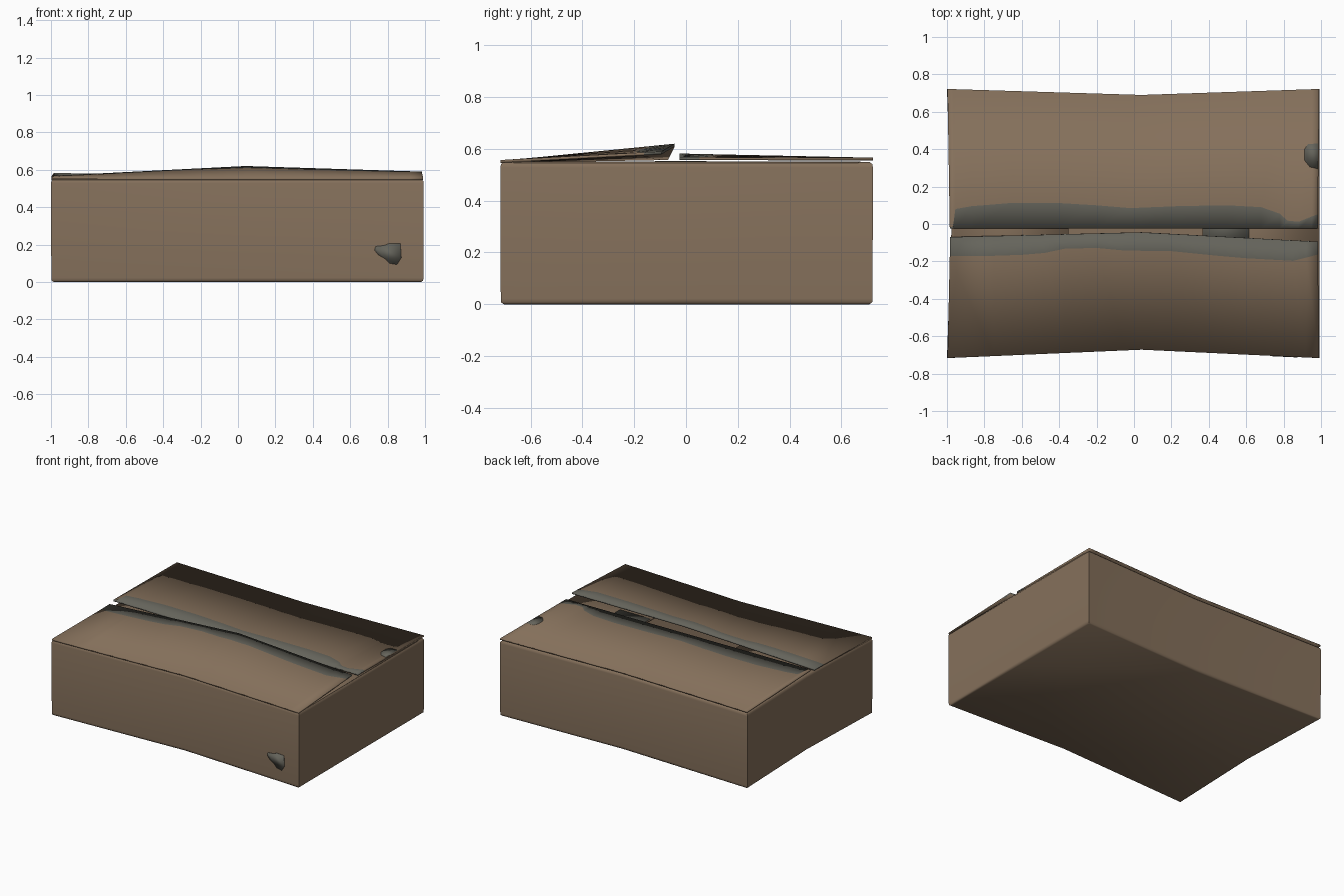
import bpy, bmesh, math
from mathutils import Vector

if "Cube" in bpy.data.objects:
    bpy.data.objects.remove(bpy.data.objects["Cube"])


def material(name, rgb):
    m = bpy.data.materials.new(name)
    m.diffuse_color = (*rgb, 1)
    m.use_nodes = True
    m.node_tree.nodes["Principled BSDF"].inputs["Base Color"].default_value = m.diffuse_color
    return m


CARD = material("brown_cardboard", (0.235, 0.163, 0.105))
TAPE = material("grey_tape", (0.130, 0.127, 0.105))


def finish(name, bm, mats, thickness=0, angle=50):
    """Turn a bmesh into an object, optionally thickened downwards."""
    me = bpy.data.meshes.new(name)
    bm.to_mesh(me)
    bm.free()
    ob = bpy.data.objects.new(name, me)
    bpy.context.collection.objects.link(ob)
    for m in mats:
        me.materials.append(m)
    if thickness:
        s = ob.modifiers.new("thickness", 'SOLIDIFY')
        s.thickness = thickness
        s.offset = -1
        s.material_offset = 1      # underside takes the cardboard slot
    bpy.ops.object.select_all(action='DESELECT')
    ob.select_set(True)
    bpy.context.view_layer.objects.active = ob
    bpy.ops.object.shade_smooth_by_angle(angle=math.radians(angle))
    return ob


def interp(pts, x):
    """Piecewise linear lookup through (x, value) points."""
    if x <= pts[0][0]:
        return pts[0][1]
    for (a, va), (b, vb) in zip(pts, pts[1:]):
        if x <= b:
            return va + (vb - va) * (x - a) / (b - a)
    return pts[-1][1]


# Sagging outline of the box, shared by body and flaps
MID = 0.04
FRONT = [(-1, -0.717), (MID, -0.672), (0.993, -0.717)]
BACK = [(-1, 0.722), (MID, 0.69), (0.993, 0.722)]
OUTLINE = FRONT + [(0.993, 0.0)] + BACK[::-1] + [(-0.975, 0.0)]

# Box body: open tray lofted through outer and inner rings
bm = bmesh.new()


def ring(inset, z):
    return [bm.verts.new((x - math.copysign(inset, x) * (abs(x) > 0.5),
                          y - math.copysign(inset, y) * (abs(y) > 0.5), z))
            for x, y in OUTLINE]


rings = [ring(i, z) for i, z in ((0.014, 0), (0.003, 0.008), (0.002, 0.022), (0, 0.528),
                                 (0.003, 0.541), (0.012, 0.549), (0.02, 0.549), (0.02, 0.015))]
n = len(OUTLINE)
for a, b in zip(rings, rings[1:]):
    for i in range(n):
        j = (i + 1) % n
        bm.faces.new((a[i], a[j], b[j], b[i]))
bm.faces.new(rings[0][::-1])
bm.faces.new(rings[-1])
finish("box_body", bm, [CARD])


# Long top flaps: strip of tape along the free edge, cardboard to the hinge
def flap(name, hinge, hinge_z, free, free_z, tape_edge):
    xs = sorted({x for x, _ in tape_edge} | {MID})
    bm = bmesh.new()
    rows = [[], [], []]
    for x in xs:
        yf, yh = interp(free, x), interp(hinge, x)
        zf, zh = interp(free_z, x), hinge_z
        for row, y in zip(rows, (yf, interp(tape_edge, x), yh)):
            xx = x
            if row is rows[2]:          # hinge reaches the box corners
                xx = -0.997 if x == xs[0] else 0.99 if x == xs[-1] else x
            row.append(bm.verts.new((xx, y, zf + (zh - zf) * (y - yf) / (yh - yf))))
    for r in (0, 1):
        for i in range(len(xs) - 1):
            f = bm.faces.new((rows[r][i], rows[r][i + 1], rows[r + 1][i + 1], rows[r + 1][i]))
            f.material_index = r
            f.normal_update()
            if f.normal.z < 0:
                f.normal_flip()
    return finish(name, bm, [TAPE, CARD], 0.011, 30)


flap("front_flap", FRONT, 0.557,
     [(-0.985, -0.07), (MID, -0.045), (0.983, -0.095)],
     [(-0.985, 0.568), (MID, 0.62), (0.983, 0.59)],
     [(-0.985, -0.172), (-0.75, -0.17), (-0.6, -0.165), (-0.48, -0.155), (-0.37, -0.132),
      (-0.2, -0.128), (-0.05, -0.142), (0.2, -0.145), (0.45, -0.17), (0.6, -0.183),
      (0.85, -0.197), (0.92, -0.18), (0.983, -0.163)])

BACK_FREE_Z = [(-0.985, 0.582), (0.983, 0.568)]
flap("back_flap", BACK, 0.566, [(-1, -0.025), (1, -0.025)], BACK_FREE_Z,
     [(-0.985, -0.018), (-0.968, -0.015), (-0.955, 0.08), (-0.87, 0.095), (-0.65, 0.113),
      (-0.4, 0.112), (-0.2, 0.1), (-0.02, 0.085), (0.25, 0.096), (0.5, 0.1), (0.68, 0.09),
      (0.78, 0.055), (0.82, 0.018), (0.88, 0.012), (0.95, 0.04), (0.983, 0.052)])

# Short inner flaps folded in from both ends
for name, x0, x1 in (("left_inner_flap", -0.965, -0.35), ("right_inner_flap", 0.365, 0.985)):
    bm = bmesh.new()
    bm.faces.new([bm.verts.new(p) for p in ((x0, -0.675, 0.55), (x1, -0.665, 0.552),
                                            (x1, 0.665, 0.552), (x0, 0.675, 0.55))])
    finish(name, bm, [CARD, CARD], 0.01)


# Thin tape scraps
def scrap(name, pts, out):
    bm = bmesh.new()
    f = bm.faces.new([bm.verts.new(p) for p in pts])
    f.normal_update()
    if f.normal.dot(Vector(out)) < 0:
        f.normal_flip()
    finish(name, bm, [TAPE, TAPE], 0.004)


scrap("front_scrap", [(x, interp(FRONT, x) - 0.002, z) for x, z in (
    (0.73, 0.17), (0.735, 0.19), (0.78, 0.195), (0.81, 0.207), (0.868, 0.205), (0.873, 0.13),
    (0.85, 0.093), (0.81, 0.1), (0.785, 0.125), (0.75, 0.145))], (0, -1, 0))
scrap("back_flap_scrap", [(x, y, 0.0015 + 0.566 + (interp(BACK_FREE_Z, x) - 0.566) * (0.7 - y) / 0.72)
                          for x, y in ((0.912, 0.34), (0.912, 0.40), (0.93, 0.428), (0.984, 0.43),
                                       (0.984, 0.295), (0.94, 0.305))], (0, 0, 1))
scrap("inner_tape", [(0.37, -0.12, 0.5535), (0.615, -0.12, 0.5535),
                     (0.615, 0.08, 0.5535), (0.37, 0.08, 0.5535)], (0, 0, 1))
